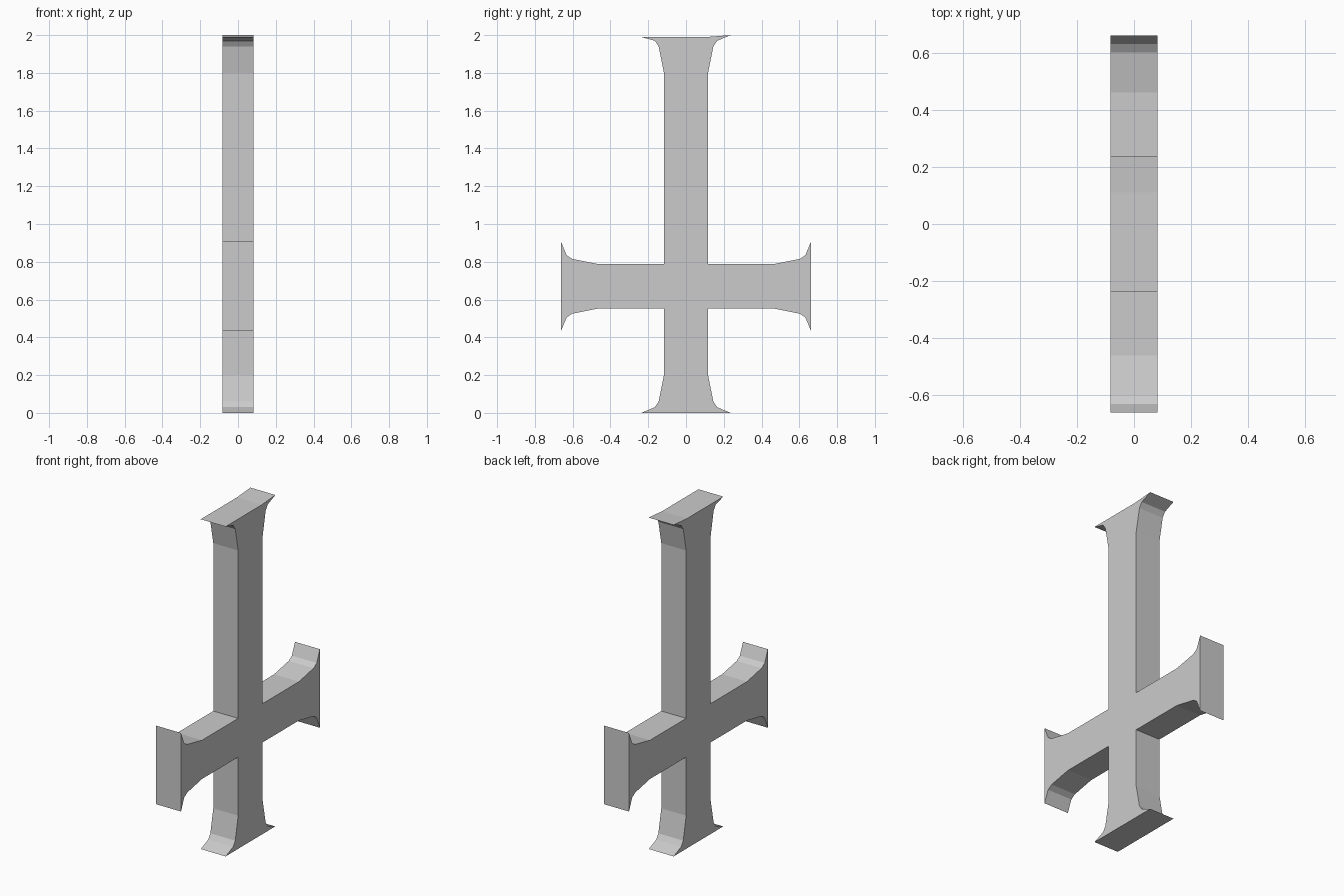
import bpy, bmesh

if "Cube" in bpy.data.objects:
    bpy.data.objects.remove(bpy.data.objects["Cube"])

HALF_DEPTH = 0.083
MID_Z = 0.67          # height of the crossbar axis
ARM = 0.662           # reach of each crossbar arm
STEM = 0.117          # half width of the bars

# Flared end: (distance back from the tip, half width), inner to outer
FLARE = [(0.2, STEM), (0.06, 0.145), (0.03, 0.165), (0.0, 0.237)]

mat = bpy.data.materials.new("plain grey")
mat.diffuse_color = (0.6, 0.6, 0.6, 1)
mat.use_nodes = True
mat.node_tree.nodes["Principled BSDF"].inputs["Base Color"].default_value = mat.diffuse_color


def arm_outline(reach):
    """One arm's outline: (along, across), ending at its inner corner."""
    out = [(reach - d, -w) for d, w in FLARE]
    back = [(reach - d, w) for d, w in reversed(FLARE)]
    return out + back + [(STEM, STEM)]


# Walk counter-clockwise round the four arms in the (y, z) plane
outline = []
for reach, (ay, az) in [(ARM, (1, 0)), (2 - MID_Z, (0, 1)),
                        (ARM, (-1, 0)), (MID_Z, (0, -1))]:
    for along, across in arm_outline(reach):
        y = along * ay - across * az
        z = MID_Z + along * az + across * ay
        # Top edge is level, with one tip lifted slightly
        if z > 1.995 and y < 0:
            z = 1.99
        outline.append((y, z))
        if z > 1.995:
            outline.append((0.11, 1.99))

# Extrude the outline into a solid cross
bm = bmesh.new()
face = bm.faces.new([bm.verts.new((-HALF_DEPTH, y, z)) for y, z in outline])
ext = bmesh.ops.extrude_face_region(bm, geom=[face])
bmesh.ops.translate(bm, vec=(2 * HALF_DEPTH, 0, 0),
                    verts=[v for v in ext["geom"] if isinstance(v, bmesh.types.BMVert)])
bmesh.ops.recalc_face_normals(bm, faces=bm.faces)
mesh = bpy.data.meshes.new("flared_cross")
bm.to_mesh(mesh)
bm.free()
mesh.materials.append(mat)
cross = bpy.data.objects.new("flared_cross", mesh)
bpy.context.collection.objects.link(cross)
